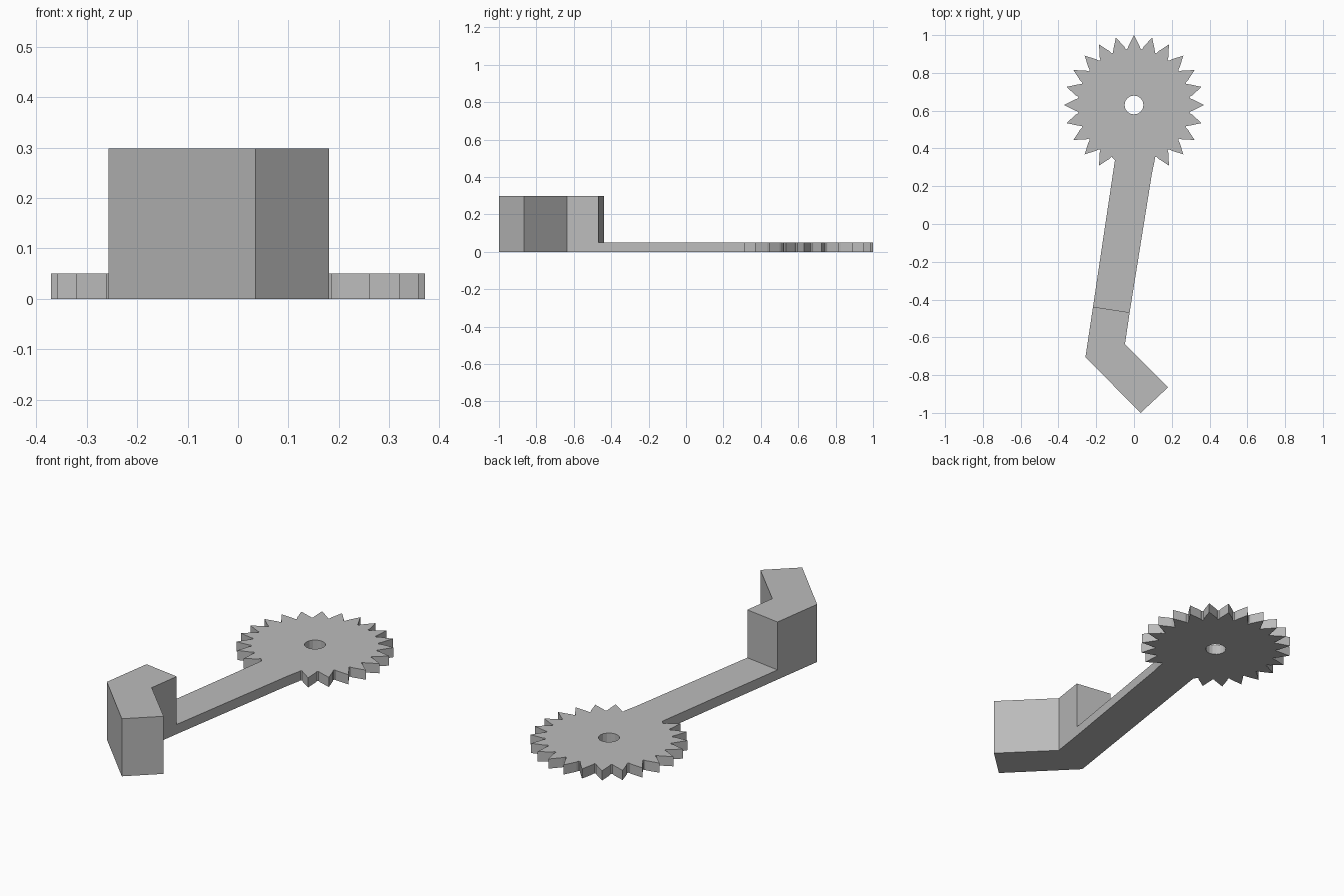
import bpy
import bmesh
from math import sin, cos, radians

if "Cube" in bpy.data.objects:
    bpy.data.objects.remove(bpy.data.objects["Cube"], do_unlink=True)

TEETH = 24
PITCH = 360 / TEETH
GEAR_Y = 0.63
TIP_R, FLANK_R, ROOT_R, HOLE_R = 0.37, 0.312, 0.298, 0.05
PLATE_H, HANDLE_H = 0.05, 0.298

grey = bpy.data.materials.new("plain grey")
grey.use_nodes = True
colour = (0.5, 0.5, 0.5, 1)
grey.diffuse_color = colour
grey.node_tree.nodes["Principled BSDF"].inputs["Base Color"].default_value = colour


def polar(r, deg):
    """Point around the gear centre."""
    return (r * cos(radians(deg)), GEAR_Y + r * sin(radians(deg)))


def prism(name, loops, height):
    """Extrude a flat outline, with optional hole loops, up from the ground."""
    bm = bmesh.new()
    edges = []
    for loop in loops:
        vs = [bm.verts.new((x, y, 0)) for x, y in loop]
        edges += [bm.edges.new((a, b)) for a, b in zip(vs, vs[1:] + vs[:1])]
    bmesh.ops.triangle_fill(bm, edges=edges, use_beauty=True)
    ext = bmesh.ops.extrude_face_region(bm, geom=bm.faces[:], use_keep_orig=True)
    top = [g for g in ext["geom"] if isinstance(g, bmesh.types.BMVert)]
    bmesh.ops.translate(bm, verts=top, vec=(0, 0, height))
    bmesh.ops.recalc_face_normals(bm, faces=bm.faces[:])
    mesh = bpy.data.meshes.new(name)
    bm.to_mesh(mesh)
    bm.free()
    mesh.materials.append(grey)
    obj = bpy.data.objects.new(name, mesh)
    bpy.context.collection.objects.link(obj)
    return obj


# Where the arm meets the raised handle
joint_left, joint_right = (-0.217, -0.438), (-0.023, -0.468)

# Gear outline, running from the arm's right edge round to its left edge
outline = []
first = -75
for i in range(TEETH - 2):
    a = first + i * PITCH
    if i > 0:
        outline.append(polar(FLANK_R, a - 5.6))
    outline += [polar(TIP_R, a), polar(FLANK_R, a + 5.6),
                polar(ROOT_R, a + 6.7), polar(ROOT_R, a + PITCH - 6.7)]
outline[-1] = (-0.101, 0.338)

# Flat arm and gear with a round shaft hole
outline += [joint_left, joint_right]
hole = [polar(HOLE_R, i * 360 / 16) for i in range(16)]
prism("gear_and_arm", [outline, hole], PLATE_H)

# Tall hooked handle at the front
prism("hooked_handle", [[joint_right, joint_left, (-0.257, -0.705),
                         (0.035, -1.0), (0.18, -0.865), (-0.048, -0.637)]],
      HANDLE_H)
